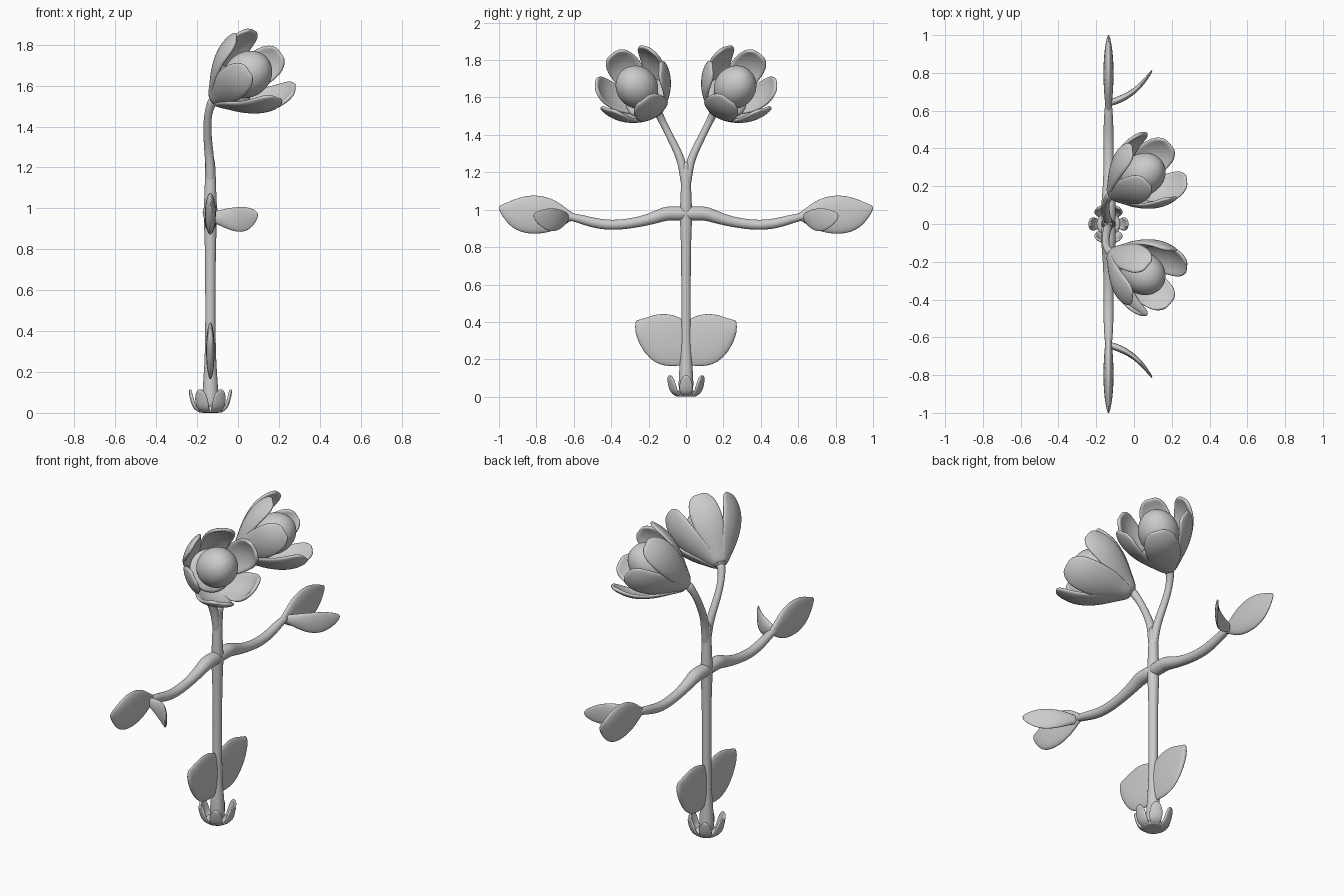
import bpy, bmesh, math
from mathutils import Vector

if "Cube" in bpy.data.objects:
    bpy.data.objects.remove(bpy.data.objects["Cube"])

SX = -0.135  # x of the stem plane


def make(name, verts, faces, subsurf=2, thick=0):
    me = bpy.data.meshes.new(name)
    me.from_pydata([tuple(v) for v in verts], [], faces)
    bm = bmesh.new()
    bm.from_mesh(me)
    bmesh.ops.recalc_face_normals(bm, faces=bm.faces)
    for f in bm.faces:
        f.smooth = True
    bm.to_mesh(me)
    bm.free()
    ob = bpy.data.objects.new(name, me)
    bpy.context.collection.objects.link(ob)
    if thick:
        m = ob.modifiers.new("Solidify", 'SOLIDIFY')
        m.thickness = thick
        m.offset = 0
    if subsurf:
        m = ob.modifiers.new("Subsurf", 'SUBSURF')
        m.levels = m.render_levels = subsurf
    return ob


def loft(name, rings):
    n = len(rings[0])
    verts = [v for r in rings for v in r]
    faces = [(i * n + j, i * n + (j + 1) % n, (i + 1) * n + (j + 1) % n, (i + 1) * n + j)
             for i in range(len(rings) - 1) for j in range(n)]
    faces += [tuple(range(n)), tuple(range((len(rings) - 1) * n, len(rings) * n))]
    return make(name, verts, faces)


def tube(name, pts, s=1, side=(1, 0, 0), n=10):
    """pts: (x, y, z, radius); y is multiplied by s."""
    P = [Vector((x, y * s, z)) for x, y, z, r in pts]
    rings = []
    for i, p in enumerate(P):
        t = (P[min(i + 1, len(P) - 1)] - P[max(i - 1, 0)]).normalized()
        a = Vector(side)
        a = (a - t * a.dot(t)).normalized()
        b = t.cross(a)
        r = pts[i][3] * 1.06
        rings.append([p + r * (math.cos(2 * math.pi * k / n) * a + math.sin(2 * math.pi * k / n) * b)
                      for k in range(n)])
    return loft(name, rings)


def leaf(name, rows, s):
    """rows: (x, y, z low, z high, half thickness); lens section across the path."""
    rings = []
    for i, (x, y, lo, hi, th) in enumerate(rows):
        a, b = rows[max(i - 1, 0)], rows[min(i + 1, len(rows) - 1)]
        t = Vector((b[0] - a[0], b[1] - a[1], 0)).normalized()
        nx, ny = t.y, -t.x
        ring = []
        for k in range(12):
            c = math.cos(k * math.pi / 6)
            d = math.sin(k * math.pi / 6) * th
            ring.append(Vector((x + nx * d, (y + ny * d) * s, (lo + hi) / 2 + c * (hi - lo) / 2)))
        rings.append(ring)
    return loft(name, rings)


def petal(name, o, a, u, v, ang, prof, thick, spread=1.0, cols=7):
    """prof: (height along axis, radius, half width), curled around the axis."""
    verts, faces = [], []
    for h, r, w in prof:
        for c in range(cols):
            q = c / (cols - 1) * 2 - 1
            t = ang + q * w / r
            verts.append(o + a * h + r * spread * (math.cos(t) * u + math.sin(t) * v))
    for i in range(len(prof) - 1):
        for c in range(cols - 1):
            k = i * cols + c
            faces.append((k, k + 1, k + cols + 1, k + cols))
    return make(name, verts, faces, 2, thick)


# Main stem
tube("stem", [(SX, 0, 0.01, .04), (SX, 0, .08, .04), (SX, 0, .16, .035), (SX, 0, .3, .025),
              (SX, 0, .6, .025), (SX, 0, .85, .027), (SX, 0, .97, .035), (SX, 0, 1.08, .028),
              (SX, 0, 1.2, .026), (SX - .004, 0, 1.26, .022)])

# Foot disc and upturned sepals around it
X, Y, Z = Vector((1, 0, 0)), Vector((0, 1, 0)), Vector((0, 0, 1))
tube("foot_disc", [(SX, 0, 0, .045), (SX, 0, .003, .06), (SX, 0, .02, .065), (SX, 0, .035, .05)], n=12)
SEPAL = [(.008, .035, .018), (.01, .06, .027), (.03, .082, .036), (.065, .092, .037),
         (.095, .098, .028), (.115, .1, .01)]
for i in range(6):
    petal("foot_sepal", Vector((SX, 0, 0)), Z, X, Y, i * math.pi / 3, SEPAL, .014)

PETAL = [(0, .028, .018), (.06, .075, .052), (.12, .13, .083), (.2, .18, .094),
         (.27, .2, .09), (.325, .2, .07), (.35, .196, .03)]

for s in (1, -1):
    # Broad leaf low on the stem
    leaf("base_leaf", [(SX, -.005, .17, .40, .014), (SX, .03, .16, .43, .018), (SX, .1, .155, .452, .022),
                       (SX, .17, .175, .445, .022), (SX, .23, .24, .42, .02), (SX, .262, .31, .412, .015),
                       (SX, .272, .35, .40, .008)], s)
    # Side arm with swollen joint
    tube("arm", [(SX, -.02, .978, .036), (SX, .06, .98, .038), (SX, .11, .98, .038), (SX, .16, .96, .033),
                 (SX, .25, .933, .027), (SX, .38, .915, .027), (SX, .48, .925, .027),
                 (SX, .57, .952, .024), (SX, .64, .967, .018), (SX, .7, .972, .008)], s)
    # Large leaf at the arm end
    leaf("arm_leaf", [(SX, .59, .955, .975, .012), (SX, .63, .93, 1.0, .018), (SX, .69, .89, 1.05, .024),
                      (SX, .76, .868, 1.078, .028), (SX, .84, .865, 1.083, .028), (SX, .91, .885, 1.063, .023),
                      (SX, .965, .935, 1.037, .014), (SX, 1.002, 1.0, 1.02, .005)], s)
    # Small leaflet curving forward from it
    leaf("arm_leaflet", [(SX - .01, .635, .94, .98, .016), (-.1, .65, .92, .99, .02), (-.05, .67, .895, 1.003, .018),
                         (0, .702, .88, 1.01, .015), (.045, .745, .885, 1.01, .012),
                         (.08, .79, .92, .995, .008), (.097, .816, .955, .98, .004)], s)
    # Forked flower stalk
    tube("flower_stalk", [(SX, .004, 1.1, .02), (SX, .012, 1.2, .023), (-.143, .03, 1.28, .022),
                          (-.15, .07, 1.36, .02), (-.15, .11, 1.44, .019), (-.137, .14, 1.5, .02),
                          (-.115, .158, 1.54, .028)], s)
    # Flower frame
    o = Vector((-.12, .155 * s, 1.53))
    a = Vector((.71, .455 * s, .53)).normalized()
    u = (Z - a * a.z).normalized()
    v = Vector((-a.y * s, a.x * s, 0)).normalized()
    # Calyx cone
    cone = [(-.01, .02), (.01, .038), (.06, .075), (.12, .122), (.15, .12)]
    tube("calyx", [(*(Vector((o.x, o.y * s, o.z)) + Vector((a.x, a.y * s, a.z)) * h), r) for h, r in cone],
         s, side=(0, 0, 1), n=12)
    # Egg-shaped bud
    bud = []
    for i in range(11):
        t = .08 + i / 10 * (math.pi - .16)
        c = o + a * (.235 - .13 * math.cos(t))
        bud.append((c.x, c.y * s, c.z, .108 * math.sin(t)))
    tube("bud", bud, s, side=(0, 0, 1), n=16)
    # Six petals
    for k in range(6):
        deg = -135 + 60 * k
        low = k in (0, 5)
        petal("petal", o, a, u, v, math.radians(deg), PETAL, .02, 1.09 if low else (1.0 if k % 2 else .96))
